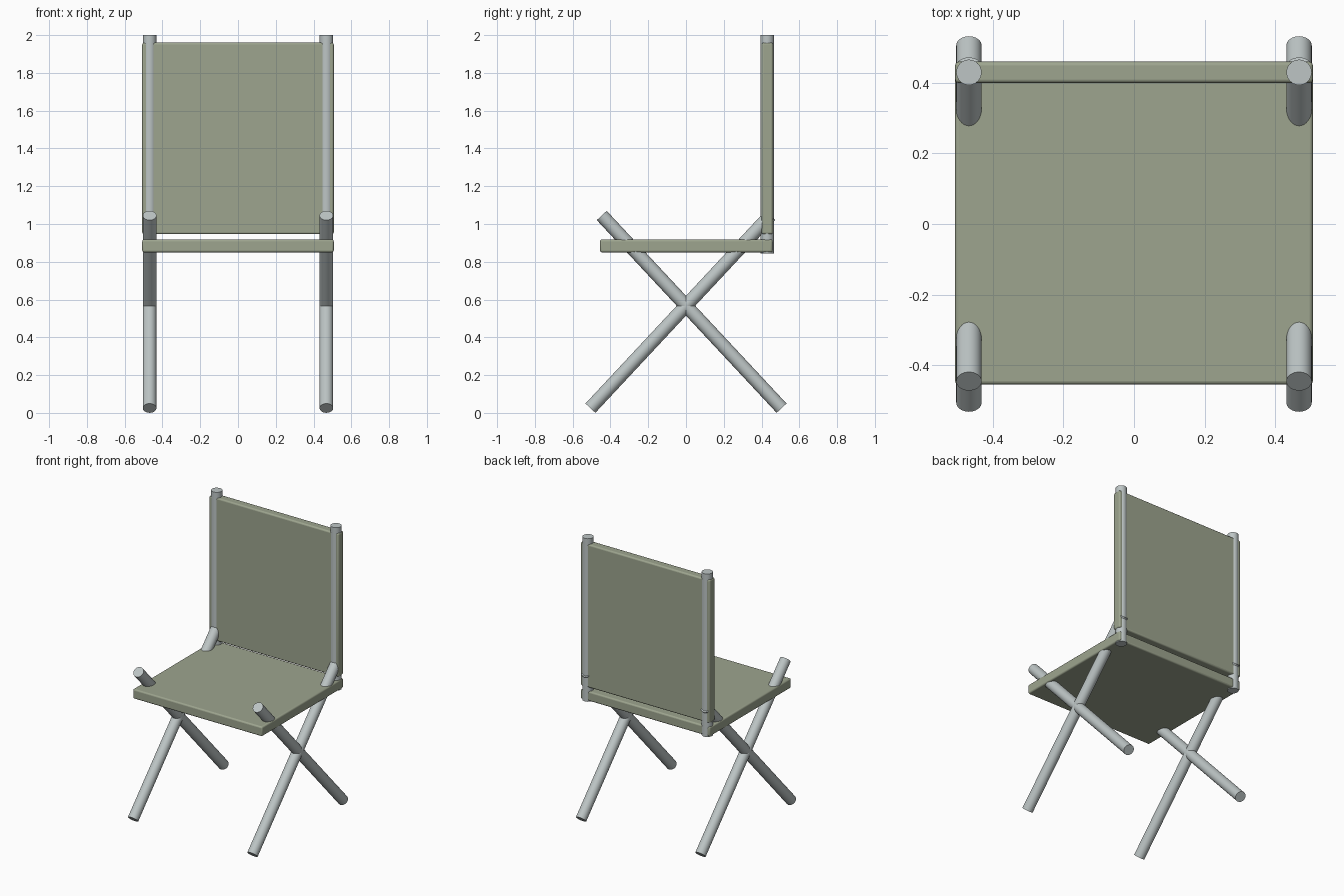
import bpy
import math
from mathutils import Vector

cube = bpy.data.objects.get("Cube")
if cube:
    bpy.data.objects.remove(cube, do_unlink=True)


def material(name, rgb):
    mat = bpy.data.materials.new(name)
    mat.use_nodes = True
    color = (*rgb, 1)
    mat.diffuse_color = color
    mat.node_tree.nodes["Principled BSDF"].inputs["Base Color"].default_value = color
    return mat


canvas = material("olive canvas", (0.34, 0.376, 0.275))
metal = material("pale grey metal", (0.51, 0.56, 0.56))

RADIUS = 0.036
SIDE_X = 0.468


def tube(name, start, end):
    """Round tube between two points."""
    start, end = Vector(start), Vector(end)
    axis = end - start
    bpy.ops.mesh.primitive_cylinder_add(vertices=32, radius=RADIUS, depth=axis.length,
                                        location=(start + end) / 2,
                                        rotation=axis.to_track_quat('Z', 'Y').to_euler())
    obj = bpy.context.object
    obj.name = name
    obj.data.materials.append(metal)
    bpy.ops.object.shade_smooth_by_angle(angle=math.radians(40))


def panel(name, low, high):
    """Padded panel with softened edges between two corners."""
    low, high = Vector(low), Vector(high)
    bpy.ops.mesh.primitive_cube_add(size=1, location=(low + high) / 2)
    obj = bpy.context.object
    obj.name = name
    obj.scale = high - low
    bpy.ops.object.transform_apply(location=False, rotation=False, scale=True)
    obj.data.materials.append(canvas)
    bevel = obj.modifiers.new("soft_edges", 'BEVEL')
    bevel.width = 0.01
    bevel.segments = 3
    bpy.ops.object.shade_smooth_by_angle(angle=math.radians(40))


# Seat and backrest
panel("seat", (-0.507, -0.455, 0.85), (0.507, 0.458, 0.918))
panel("backrest", (-0.507, 0.4, 0.946), (0.507, 0.46, 1.96))

# Crossed legs and back posts on each side
for side, x in (("left", SIDE_X), ("right", -SIDE_X)):
    tube(side + "_front_leg", (x, -0.506, 0.025), (x, 0.446, 1.045))
    tube(side + "_rear_leg", (x, 0.506, 0.025), (x, -0.446, 1.045))
    tube(side + "_back_post", (x, 0.43, 0.845), (x, 0.43, 2.0))
